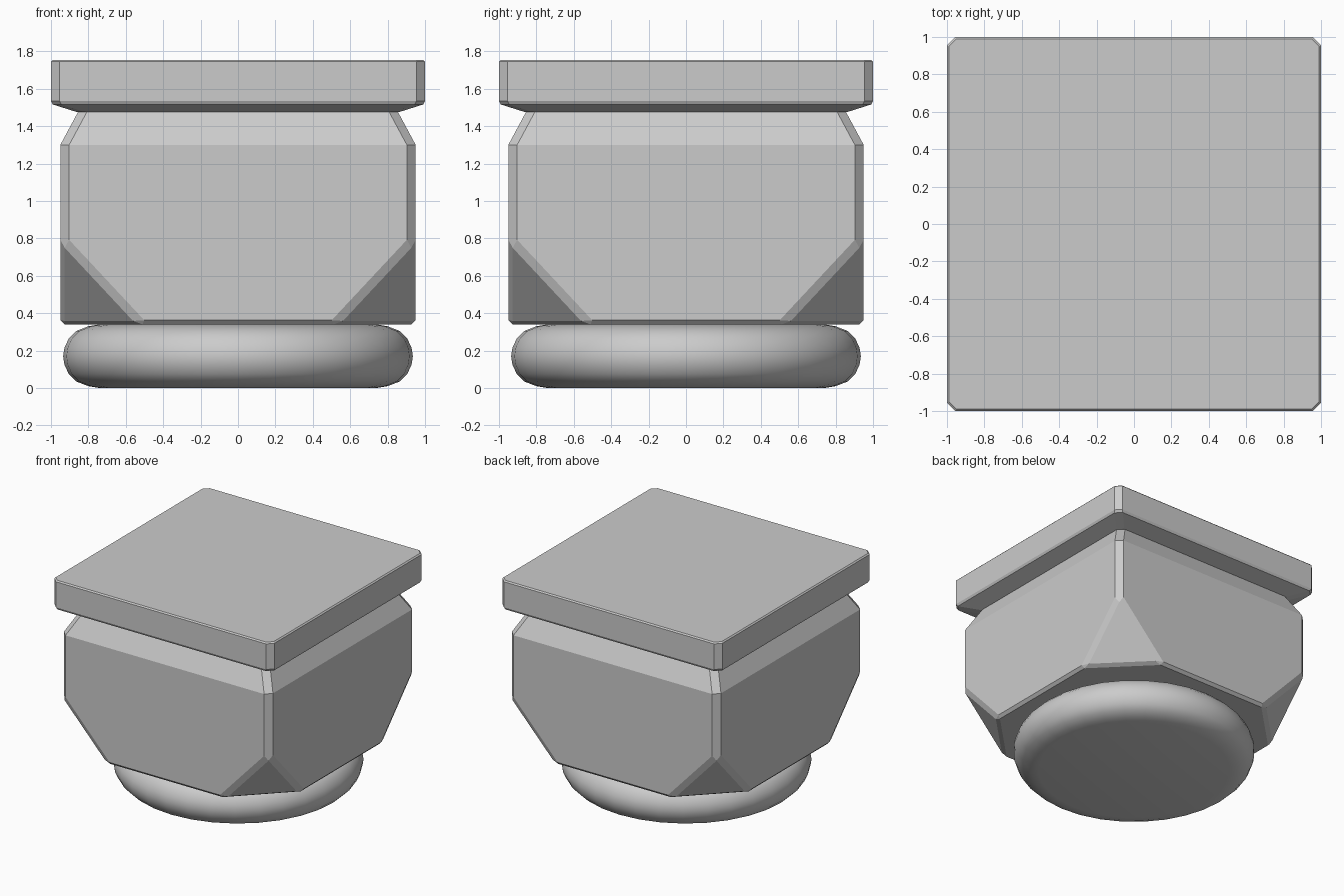
import bpy, bmesh, math
from mathutils import Vector

if "Cube" in bpy.data.objects:
    bpy.data.objects.remove(bpy.data.objects["Cube"])


def add_object(name, bm, smooth=None):
    bmesh.ops.recalc_face_normals(bm, faces=bm.faces[:])
    mesh = bpy.data.meshes.new(name)
    bm.to_mesh(mesh)
    bm.free()
    ob = bpy.data.objects.new(name, mesh)
    bpy.context.collection.objects.link(ob)
    if smooth:
        bpy.ops.object.select_all(action='DESELECT')
        bpy.context.view_layer.objects.active = ob
        ob.select_set(True)
        bpy.ops.object.shade_smooth_by_angle(angle=math.radians(smooth))
    return ob


def loft(rings):
    """Skin a stack of closed point rings and cap both ends."""
    bm = bmesh.new()
    loops = [[bm.verts.new(p) for p in ring] for ring in rings]
    n = len(loops[0])
    for a, b in zip(loops, loops[1:]):
        for i in range(n):
            j = (i + 1) % n
            bm.faces.new((a[i], a[j], b[j], b[i]))
    bm.faces.new(loops[0][::-1])
    bm.faces.new(loops[-1])
    return bm


def square(h, z, c=0.0):
    """Square ring of half width h, with corners chamfered by c."""
    pts = []
    for sx, sy in ((1, 1), (-1, 1), (-1, -1), (1, -1)):
        a, b = (sx * h, sy * (h - c), z), (sx * (h - c), sy * h, z)
        if c == 0:
            pts.append(a)
        else:
            pts += [a, b] if sx * sy > 0 else [b, a]
    return pts


def circle(r, z, n=32):
    return [(r * math.cos(math.tau * i / n), r * math.sin(math.tau * i / n), z)
            for i in range(n)]


# Top slab with sloped underside
slab = [(0.86, 1.475, 0.04), (0.99, 1.516, 0.045), (1.0, 1.535, 0.045),
        (1.0, 1.745, 0.045), (0.99, 1.755, 0.04)]
add_object("top_slab", loft([square(h, z, c) for h, z, c in slab]))

# Block with sloped shoulders and cut lower corners
bm = loft([square(0.95, 0.34), square(0.95, 1.30), square(0.853, 1.48)])
for sx in (-1, 1):
    for sy in (-1, 1):
        p = Vector((sx * 0.95, sy * 0.95, 0.80))
        u = Vector((sx * 0.52, sy * 0.95, 0.34)) - p
        v = Vector((sx * 0.95, sy * 0.52, 0.34)) - p
        normal = u.cross(v).normalized()
        if normal.z > 0:
            normal.negate()
        res = bmesh.ops.bisect_plane(
            bm, geom=bm.verts[:] + bm.edges[:] + bm.faces[:], dist=1e-5,
            plane_co=p, plane_no=normal, clear_outer=True)
        cut = [e for e in res['geom_cut'] if isinstance(e, bmesh.types.BMEdge)]
        bmesh.ops.holes_fill(bm, edges=cut, sides=0)
bmesh.ops.recalc_face_normals(bm, faces=bm.faces[:])
weight = bm.edges.layers.float.new("bevel_weight_edge")
for e in bm.edges:
    zs = [v.co.z for v in e.verts]
    if max(zs) < 0.35:
        e[weight] = 0.5
    elif abs(zs[0] - zs[1]) > 0.05:
        e[weight] = 1.0 if min(zs) > 0.5 else 0.65
block = add_object("block", bm)
bevel = block.modifiers.new("edge_chamfer", 'BEVEL')
bevel.limit_method = 'WEIGHT'
bevel.width = 0.045
bevel.segments = 1

# Rounded round foot
foot = [(0.74, 0.0), (0.80, 0.010), (0.865, 0.035), (0.905, 0.075),
        (0.928, 0.125), (0.935, 0.17)]
foot += [(r, 0.34 - z) for r, z in foot[-2::-1]]
add_object("foot", loft([circle(r, z) for r, z in foot]), smooth=40)
